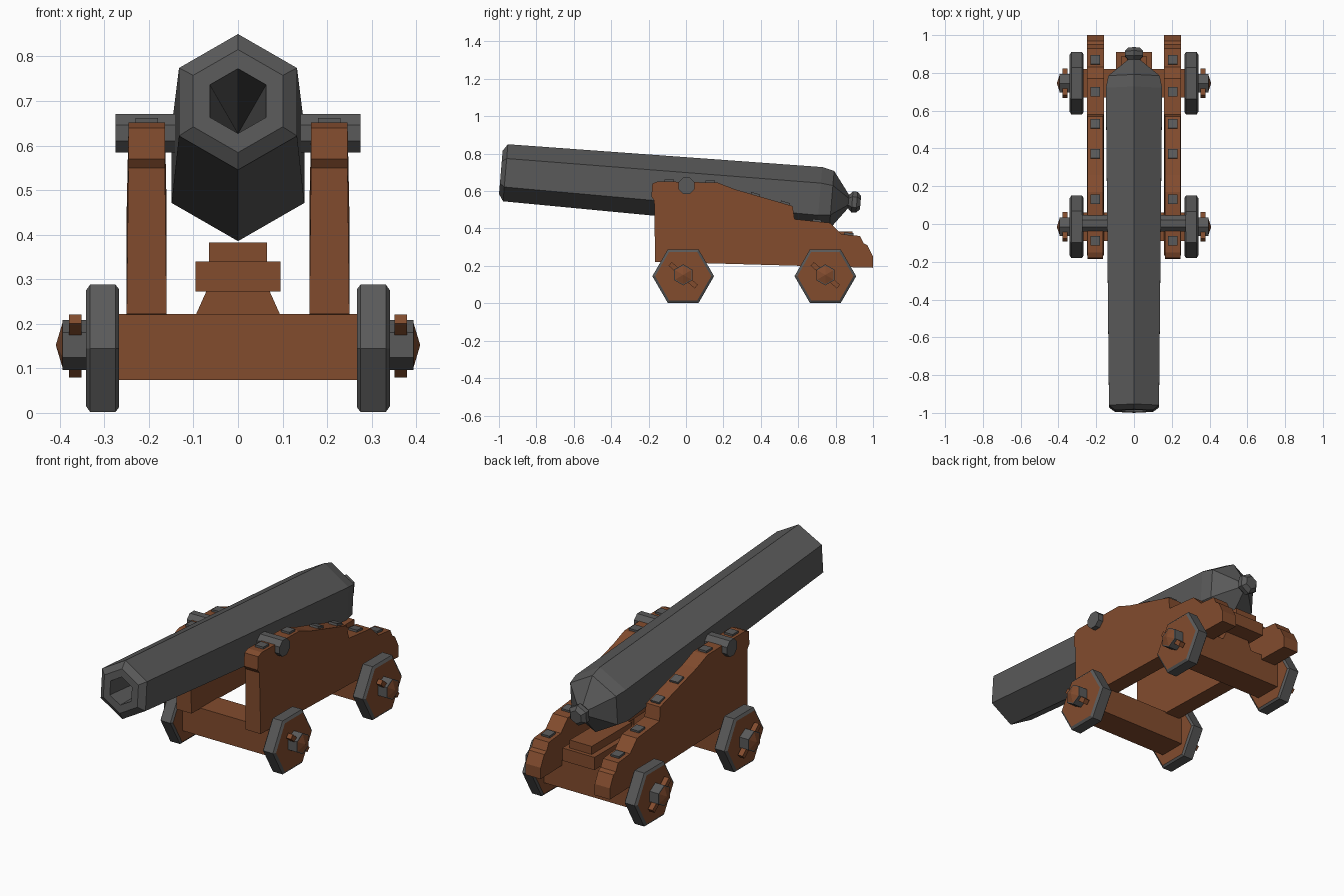
import bpy, bmesh, math
from mathutils import Vector, Matrix

if "Cube" in bpy.data.objects:
    bpy.data.objects.remove(bpy.data.objects["Cube"])


def material(name, rgb):
    m = bpy.data.materials.new(name)
    m.diffuse_color = (*rgb, 1)
    m.use_nodes = True
    m.node_tree.nodes["Principled BSDF"].inputs["Base Color"].default_value = m.diffuse_color
    return m


IRON = material("dark iron", (0.1, 0.1, 0.1))
WOOD = material("brown wood", (0.225, 0.072, 0.027))


def finish(name, bm, mats):
    bmesh.ops.recalc_face_normals(bm, faces=bm.faces)
    me = bpy.data.meshes.new(name)
    bm.to_mesh(me)
    bm.free()
    for m in mats:
        me.materials.append(m)
    ob = bpy.data.objects.new(name, me)
    bpy.context.collection.objects.link(ob)
    return ob


def lathe(name, origin, axis, u, profile, sides, phase=0.0, mats=(IRON,), bands=None):
    """Faceted solid from (distance, radius) pairs; radius 0 makes a point."""
    bm = bmesh.new()
    origin, axis, u = Vector(origin), Vector(axis).normalized(), Vector(u).normalized()
    v = axis.cross(u)
    rings = []
    for t, r in profile:
        c = origin + axis * t
        if r == 0:
            rings.append([bm.verts.new(c)] * sides)
        else:
            angles = [phase + math.tau * i / sides for i in range(sides)]
            rings.append([bm.verts.new(c + (u * math.cos(a) + v * math.sin(a)) * r) for a in angles])
    for k, (a, b) in enumerate(zip(rings, rings[1:])):
        for i in range(sides):
            j = (i + 1) % sides
            f = bm.faces.new(list(dict.fromkeys((a[i], a[j], b[j], b[i]))))
            f.material_index = bands[k] if bands else 0
    return finish(name, bm, mats)


def prism(name, outline, x0, x1, mat=WOOD):
    """Extrude a (y, z) outline from x0 to x1."""
    bm = bmesh.new()
    a = [bm.verts.new((x0, y, z)) for y, z in outline]
    b = [bm.verts.new((x1, y, z)) for y, z in outline]
    bm.faces.new(a)
    bm.faces.new(b)
    for i in range(len(a)):
        j = (i + 1) % len(a)
        bm.faces.new((a[i], a[j], b[j], b[i]))
    return finish(name, bm, [mat])


def box(name, centre, size, mat=WOOD, tilt=0.0):
    """Box, tilted about the x axis."""
    bm = bmesh.new()
    bmesh.ops.create_cube(bm, size=1)
    bm.transform(Matrix.Translation(centre) @ Matrix.Rotation(tilt, 4, 'X') @ Matrix.Diagonal((*size, 1)))
    return finish(name, bm, [mat])


# Barrel: six-sided, tilted, with a tapering bore, breech and knob
slope = math.radians(4.8)
axis = (0, math.cos(slope), -math.sin(slope))
up = (0, math.sin(slope), math.cos(slope))
lathe("barrel", (0, -0.99, 0.70), axis, up,
      [(0.88, 0), (0, 0.073), (0, 0.116), (0.025, 0.153), (1.71, 0.172), (1.775, 0.157),
       (1.855, 0.05), (1.865, 0.036), (1.885, 0.056), (1.91, 0.056), (1.93, 0.036), (1.93, 0)], 6)

# Trunnions
lathe("trunnions", (-0.275, 0.003, 0.628), (1, 0, 0), (0, 1, 0),
      [(0, 0), (0, 0.047), (0.55, 0.047), (0.55, 0)], 8, math.pi / 8)

# Carriage cheeks with stepped tops, and bolt plates following the top edge
top = [(-0.17, 0.55), (-0.185, 0.57), (-0.18, 0.64), (-0.15, 0.652), (0.17, 0.645), (0.26, 0.61),
       (0.57, 0.52), (0.58, 0.45), (0.77, 0.43), (0.83, 0.37), (0.93, 0.36), (0.95, 0.32),
       (0.97, 0.31), (1.0, 0.25), (1.0, 0.19)]
outline = [(-0.165, 0.222)] + top + [(0.8, 0.195)]
for s, side in ((1, "right"), (-1, "left")):
    cheek = prism(f"cheek_{side}", outline, 0.16 * s, 0.25 * s)
    for v in cheek.data.vertices:
        if v.co.z > 0.5:                       # slight taper towards the top
            v.co.x = s * (0.205 + (abs(v.co.x) - 0.205) * 0.91)
    for y in (-0.09, 0.13, 0.37, 0.53, 0.70, 0.87):
        for (ya, za), (yb, zb) in zip(top[3:], top[4:]):
            if ya <= y < yb:
                k = (zb - za) / (yb - ya)
                box(f"bolt_{side}", (0.205 * s, y, za + k * (y - ya)), (0.05, 0.05, 0.022),
                    IRON, math.atan(k))

# Axles, wheels, hubs and linchpins
for y, end in ((-0.015, "front"), (0.745, "rear")):
    box(f"{end}_axle", (0, y, 0.148), (0.56, 0.15, 0.149))
    for s, side in ((1, "right"), (-1, "left")):
        lathe(f"{end}_wheel_{side}", (0.267 * s, y, 0.145), (s, 0, 0), (0, 1, 0),
              [(0, 0), (0, 0.153), (0.008, 0.165), (0.065, 0.165), (0.074, 0.15), (0.074, 0)],
              6, 0, (IRON, WOOD), [1, 0, 0, 0, 1])
        lathe(f"{end}_hub_{side}", (0.33 * s, y, 0.152), (s, 0, 0), (0, 0, 1),
              [(0, 0), (0, 0.056), (0.064, 0.056), (0.064, 0.05), (0.079, 0)],
              6, 0, (IRON, WOOD), [0, 0, 0, 1])
        box(f"{end}_linchpin_{side}", (0.365 * s, y, 0.15), (0.028, 0.185, 0.026), WOOD,
            math.radians(-41))

# Bed and elevating wedge under the breech
bed = box("bed_support", (0, 0.745, 0.247), (0.19, 0.15, 0.055))
for v in bed.data.vertices:
    if v.co.z > 0.25:
        v.co.x *= 0.74
box("bed", (0, 0.70, 0.306), (0.19, 0.42, 0.068))
box("wedge", (0, 0.72, 0.361), (0.13, 0.34, 0.044))
